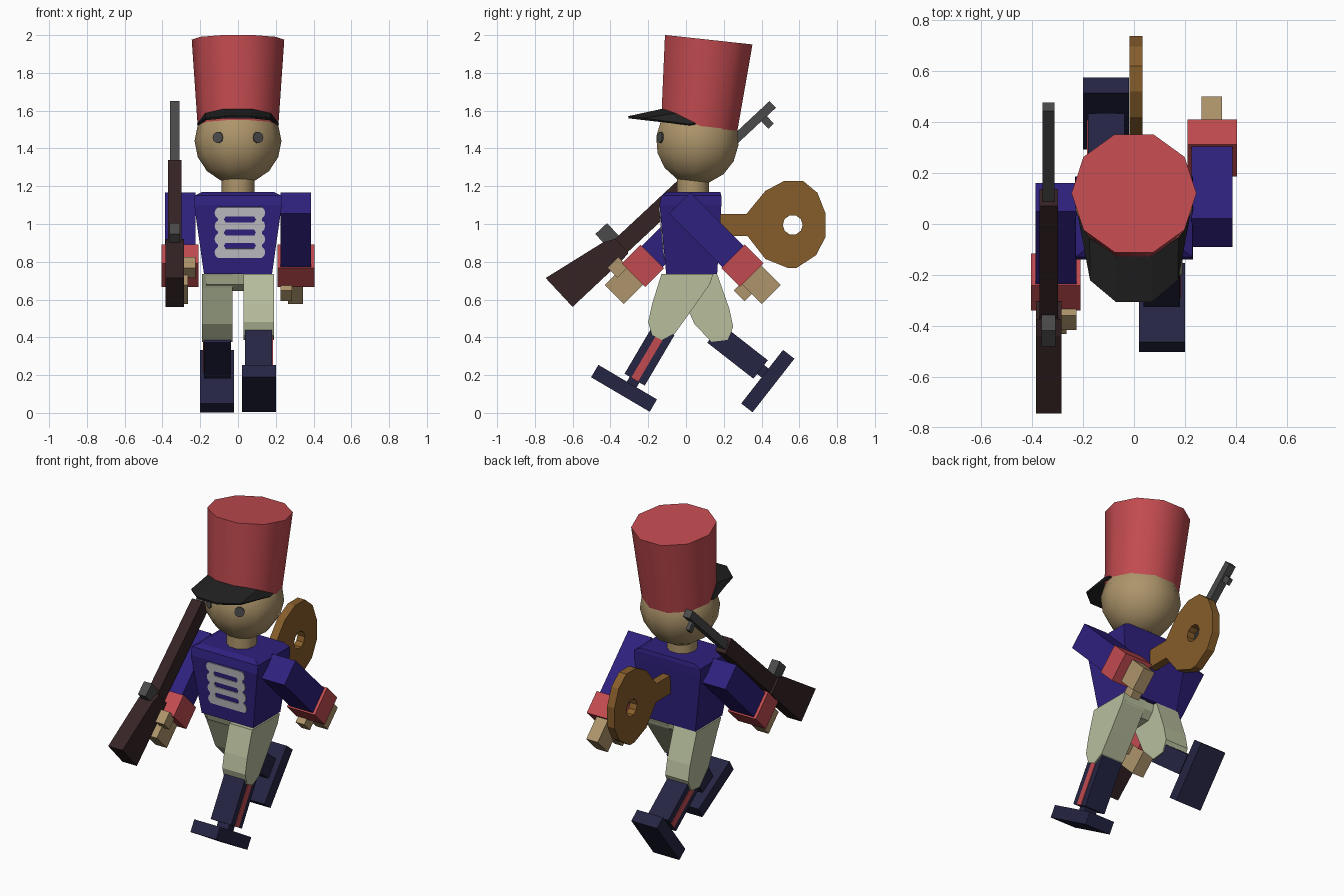
import bpy, bmesh
from math import sin, cos, pi, radians
from mathutils import Matrix, Vector

if "Cube" in bpy.data.objects:
    bpy.data.objects.remove(bpy.data.objects["Cube"])


def material(name, rgb):
    m = bpy.data.materials.new(name)
    m.diffuse_color = (*rgb, 1)
    m.use_nodes = True
    m.node_tree.nodes["Principled BSDF"].inputs["Base Color"].default_value = m.diffuse_color
    return m


RED = material("red", (.54, .07, .08))
BLUE = material("royal blue", (.028, .015, .21))
NAVY = material("navy", (.018, .018, .057))
SKIN = material("wood skin", (.42, .30, .145))
PALE = material("pale green", (.48, .52, .34))
STOCK = material("dark brown", (.036, .017, .018))
STEEL = material("gun grey", (.072, .07, .07))
BLACK = material("black", (.015, .015, .015))
BRASS = material("brass brown", (.24, .11, .024))
SILVER = material("silver", (.53, .53, .56))


def make(name, bm, mat, M=Matrix(), smooth=False):
    bmesh.ops.recalc_face_normals(bm, faces=bm.faces)
    me = bpy.data.meshes.new(name)
    bm.to_mesh(me)
    bm.free()
    me.materials.append(mat)
    me.transform(M)
    if smooth:
        me.polygons.foreach_set("use_smooth", [True] * len(me.polygons))
        me.set_sharp_from_angle(angle=radians(40))
    ob = bpy.data.objects.new(name, me)
    bpy.context.collection.objects.link(ob)
    return ob


def prism(name, loops, x0, x1, mat, M=Matrix()):
    """Profile in (y, z), with optional holes, extruded along x."""
    bm = bmesh.new()
    for pts in loops:
        vs = [bm.verts.new((x0, y, z)) for y, z in pts]
        for a, b in zip(vs, vs[1:] + vs[:1]):
            bm.edges.new((a, b))
    bmesh.ops.triangle_fill(bm, use_beauty=True, edges=bm.edges[:])
    ext = bmesh.ops.extrude_face_region(bm, geom=bm.faces[:])
    moved = [g for g in ext["geom"] if isinstance(g, bmesh.types.BMVert)]
    bmesh.ops.translate(bm, verts=moved, vec=(x1 - x0, 0, 0))
    return make(name, bm, mat, M)


def box(name, x, y, z, mat, M=Matrix()):
    pts = [(y[0], z[0]), (y[1], z[0]), (y[1], z[1]), (y[0], z[1])]
    return prism(name, [pts], min(x), max(x), mat, M)


def loft(name, rings, mat, M=Matrix(), smooth=False):
    bm = bmesh.new()
    rows = [[bm.verts.new(p) for p in r] for r in rings]
    n = len(rows[0])
    for a, b in zip(rows, rows[1:]):
        for i in range(n):
            j = (i + 1) % n
            bm.faces.new((a[i], a[j], b[j], b[i]))
    bm.faces.new(rows[0])
    bm.faces.new(rows[-1])
    return make(name, bm, mat, M, smooth)


def ring(r, z, n=10):
    return [(r * cos(2 * pi * i / n), r * sin(2 * pi * i / n), z) for i in range(n)]


def circle(cy, cz, r, n=10):
    return [(cy + r * x, cz + r * y) for x, y, _ in ring(1, 0, n)]


def at(y, z, deg, x=0):
    return Matrix.Translation((x, y, z)) @ Matrix.Rotation(radians(deg), 4, 'X')


# hat, head and neck
loft("hat", [ring(.213, -.234), ring(.245, .234)], RED, at(.095, 1.743, -6.2), True)
lat = [radians(-89 + 178 * i / 8) for i in range(9)]
head_frame = at(.06, 1.44, -6.2)
loft("head", [ring(.23 * cos(a), .23 * sin(a)) for a in lat], SKIN, head_frame, True)
loft("neck", [ring(.088, 1.14), ring(.088, 1.27)], SKIN, at(.037, 0, 0), True)

# eyes
for s in (-1, 1):
    d = Vector((s * .105, -.195, .018))
    M = Matrix.Translation((0, .06, 1.44)) @ d.to_track_quat('X', 'Z').to_matrix().to_4x4()
    prism("eye", [circle(0, 0, .03)], .219, .228, STEEL, M)

# cap peak
inner = [(.21, .05, 1.53), (.17, -.055, 1.582), (.07, -.12, 1.605)]
outer = [(.213, .02, 1.525), (.17, -.22, 1.555), (.07, -.305, 1.565)]
bm = bmesh.new()
rows = [[bm.verts.new(p) for p in half + [(-x, y, z) for x, y, z in half[::-1]]]
        for half in (inner, outer)]
for i in range(5):
    bm.faces.new((rows[0][i], rows[0][i + 1], rows[1][i + 1], rows[1][i]))
peak = make("peak", bm, BLACK)
mod = peak.modifiers.new("thickness", 'SOLIDIFY')
mod.thickness, mod.offset = .012, 0


# jacket
def rect(hx, y0, y1, z):
    return [(-hx, y0, z), (hx, y0, z), (hx, y1, z), (-hx, y1, z)]


loft("jacket", [rect(.18, -.105, .165, .735), rect(.232, -.14, .187, 1.10),
                rect(.23, -.13, .187, 1.15), rect(.19, -.10, .182, 1.17)], BLUE)

# braid plate: scalloped edge with three slots
heights = [-.105, -.035, .035, .105]
arc = [radians(a) for a in (-60, -30, 0, 30, 60)]
edge = [(.1 + .034 * cos(a), h + .034 * sin(a)) for h in heights for a in arc]
edge += [(-y, -z) for y, z in edge]
slots = [[(-.085, h), (-.075, h - .016), (.075, h - .016), (.085, h),
          (.075, h + .016), (-.075, h + .016)] for h in (-.07, 0, .07)]
prism("braid", [edge] + slots, -.003, .006, SILVER,
      at(-.125, .955, 5.5, .01) @ Matrix.Translation((0, 0, 0))
      @ Matrix.Rotation(-pi / 2, 4, 'Z'))

# winding key
key = [(.12, 1.053), (.32, 1.053), (.42, 1.175), (.52, 1.228), (.62, 1.228),
       (.696, 1.165), (.738, 1.058), (.738, .931), (.69, .836), (.585, .767),
       (.54, .767), (.42, .815), (.325, .937), (.12, .937)]
prism("winding_key", [key, circle(.565, .995, .053)], -.018, .033, BRASS)

# arms: right one swings back, left one forward
for s, y, deg in ((1, -.034, 45), (-1, .104, -45)):
    M = at(y, 1.111, deg)
    box("sleeve", (s * .225, s * .387), (-.079, .079), (-.42, 0), BLUE, M)
    box("cuff", (s * .21, s * .405), (-.088, .088), (-.54, -.40), RED, M)
    box("hand", (s * .265, s * .345), (-.071, .071), (-.685, -.53), SKIN, M)
    box("thumb", (s * .225, s * .285), (-.125, -.05), (-.61, -.53), SKIN, M)

# hips and thighs
hip = [(-.08, .74), (-.06, .68), (0, .645), (.09, .65), (.13, .69), (.14, .74)]
prism("hips", [hip], -.17, .17, PALE)
front_thigh = [(-.13, .735), (.145, .735), (.125, .68), (.02, .53), (-.06, .42),
               (-.125, .385), (-.18, .41), (-.2, .48), (-.18, .575)]
back_thigh = [(-.08, .735), (.165, .735), (.23, .55), (.25, .455), (.22, .386),
              (.135, .376), (.045, .47), (-.04, .66)]
prism("front_thigh", [front_thigh], .03, .19, PALE)
prism("back_thigh", [back_thigh], -.19, -.03, PALE)

# boots with side stripes
for s, y, z, deg in ((1, -.14, .40, -30.5), (-1, .19, .39, 52)):
    M = at(y, z, deg)
    box("shin", (s * .037, s * .18), (-.062, .062), (-.26, .05), NAVY, M)
    box("stripe", (s * .176, s * .184), (-.021, .021), (-.26, .03), RED, M)
    box("ankle", (s * .07, s * .15), (-.03, .03), (-.30, -.25), NAVY, M)
    box("foot", (s * .02, s * .20), (-.205, .155), (-.366, -.29), NAVY, M)

# rifle: local y runs along the barrel
M = at(-.352, .868, 43, -.335)
prism("rifle_butt", [[(-.391, -.055), (-.391, .154), (-.04, .085), (.02, .055),
                      (.02, -.048), (-.036, -.054)]], -.05, .05, STOCK, M)
box("rifle_stock", (-.036, .036), (.01, .63), (-.042, .055), STOCK, M)
box("rifle_lock", (-.027, .027), (-.04, .045), (.04, .145), STEEL, M)
box("rifle_barrel", (-.024, .024), (.6, 1.115), (-.018, .031), STEEL, M)
box("rifle_sight", (-.012, .012), (1.01, 1.05), (-.072, -.01), STEEL, M)
